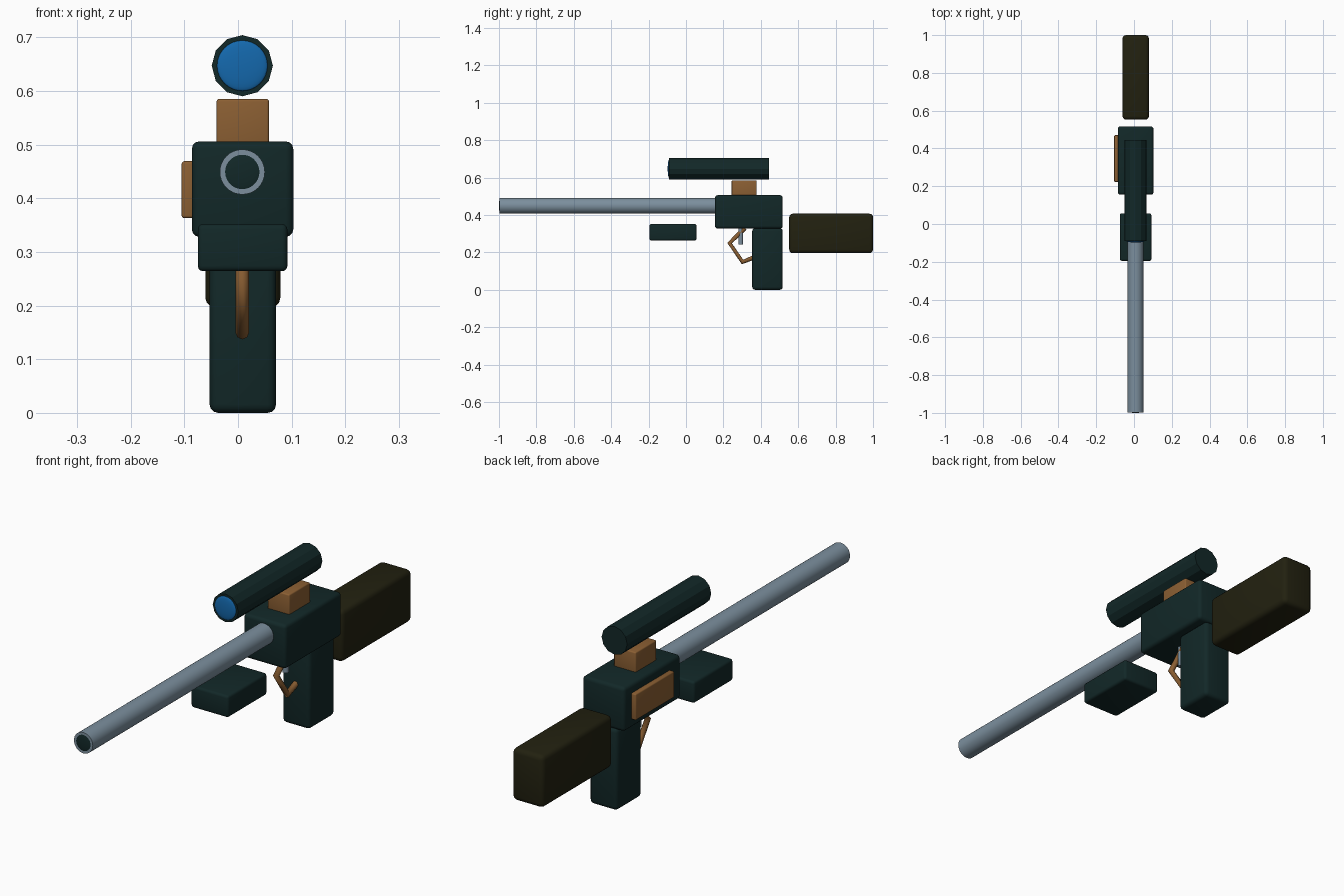
import bpy, bmesh, math
from mathutils import Vector

if "Cube" in bpy.data.objects:
    bpy.data.objects.remove(bpy.data.objects["Cube"])

CX = 0.008  # centre line of the model


def material(name, rgb):
    m = bpy.data.materials.new(name)
    m.diffuse_color = (*rgb, 1)
    m.use_nodes = True
    m.node_tree.nodes["Principled BSDF"].inputs["Base Color"].default_value = m.diffuse_color
    return m


DARK = material("dark_teal", (0.006, 0.021, 0.021))
OLIVE = material("dark_olive", (0.016, 0.015, 0.005))
BROWN = material("brown", (0.26, 0.115, 0.033))
STEEL = material("blue_grey_steel", (0.20, 0.275, 0.34))
BLUE = material("lens_blue", (0.007, 0.14, 0.42))


def finish(name, bm, mat, smooth=None):
    bmesh.ops.recalc_face_normals(bm, faces=bm.faces)
    me = bpy.data.meshes.new(name)
    bm.to_mesh(me)
    bm.free()
    me.materials.append(mat)
    ob = bpy.data.objects.new(name, me)
    bpy.context.collection.objects.link(ob)
    if smooth:
        bpy.context.view_layer.objects.active = ob
        ob.select_set(True)
        bpy.ops.object.shade_smooth_by_angle(angle=math.radians(smooth))
        ob.select_set(False)
    return ob


def box(name, x, y, z, mat, bevel):
    """Rounded box from (min, max) ranges."""
    bm = bmesh.new()
    bmesh.ops.create_cube(bm, size=1)
    for v in bm.verts:
        v.co = [r[0] if c < 0 else r[1] for c, r in zip(v.co, (x, y, z))]
    bmesh.ops.bevel(bm, geom=bm.edges[:], offset=bevel, segments=3,
                    profile=0.5, affect='EDGES')
    return finish(name, bm, mat, 30)


def rod(name, a, b, radius, sides, mat, smooth=None):
    """Capped cylinder between two points."""
    a, b = Vector(a), Vector(b)
    bm = bmesh.new()
    bmesh.ops.create_cone(bm, cap_ends=True, segments=sides, radius1=radius,
                          radius2=radius, depth=(b - a).length)
    rot = (b - a).to_track_quat('Z', 'Y').to_matrix()
    bmesh.ops.rotate(bm, verts=bm.verts, matrix=rot)
    bmesh.ops.translate(bm, verts=bm.verts, vec=(a + b) / 2)
    return finish(name, bm, mat, smooth)


def dome(name, y, z, radius, depth, mat):
    """Flattened sphere facing the front."""
    bm = bmesh.new()
    bmesh.ops.create_uvsphere(bm, u_segments=32, v_segments=16, radius=1)
    for v in bm.verts:
        v.co = (CX + v.co.x * radius, y + v.co.y * depth, z + v.co.z * radius)
    return finish(name, bm, mat, 60)


# body blocks
box("receiver", (-0.086, 0.103), (0.155, 0.517), (0.328, 0.506), DARK, 0.014)
box("grip", (-0.053, 0.071), (0.354, 0.517), (0.0, 0.33), DARK, 0.016)
box("fore_grip", (-0.075, 0.092), (-0.195, 0.056), (0.264, 0.352), DARK, 0.010)
box("stock", (-0.061, 0.079), (0.552, 1.0), (0.196, 0.407), OLIVE, 0.019)
box("scope_mount", (-0.040, 0.058), (0.244, 0.378), (0.49, 0.585), BROWN, 0.005)
box("side_plate", (-0.105, -0.08), (0.223, 0.47), (0.363, 0.469), BROWN, 0.005)

# barrel with dark muzzle
rod("barrel", (CX, -0.997, 0.449), (CX, 0.17, 0.449), 0.042, 32, STEEL, 30)
dome("muzzle", -0.995, 0.449, 0.035, 0.005, DARK)

# scope with lens
rod("scope", (CX, -0.091, 0.647), (CX, 0.445, 0.647), 0.057, 12, DARK)
dome("lens", -0.091, 0.647, 0.047, 0.007, BLUE)

# trigger and its guard
rod("trigger", (CX, 0.293, 0.243), (CX, 0.293, 0.335), 0.012, 12, STEEL, 40)
cu = bpy.data.curves.new("trigger_guard", 'CURVE')
cu.dimensions = '3D'
cu.bevel_depth = 0.0125
cu.bevel_resolution = 2
cu.use_fill_caps = True
path = [(0.315, 0.33), (0.233, 0.25), (0.302, 0.149), (0.37, 0.176)]
sp = cu.splines.new('POLY')
sp.points.add(len(path) - 1)
for p, (y, z) in zip(sp.points, path):
    p.co = (CX, y, z, 1)
cu.materials.append(BROWN)
bpy.context.collection.objects.link(bpy.data.objects.new("trigger_guard", cu))
